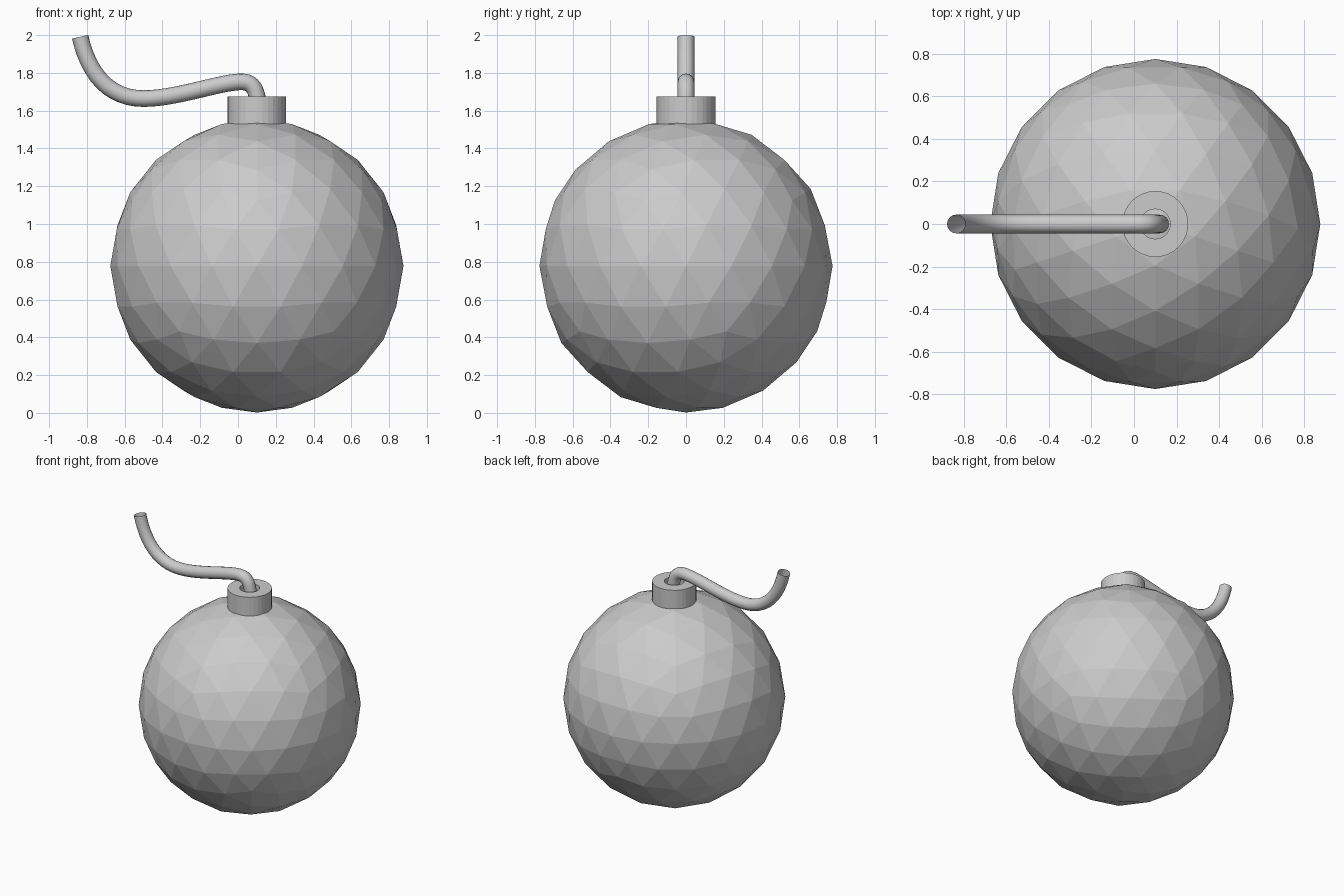
import bpy, bmesh, math

if "Cube" in bpy.data.objects:
    bpy.data.objects.remove(bpy.data.objects["Cube"])

CX = 0.10  # the body sits slightly right of the model centre


def finish_smooth(obj, angle=30):
    bpy.ops.object.select_all(action='DESELECT')
    obj.select_set(True)
    bpy.context.view_layer.objects.active = obj
    bpy.ops.object.shade_smooth_by_angle(angle=math.radians(angle))


# Faceted round body
bpy.ops.mesh.primitive_ico_sphere_add(subdivisions=3, radius=0.776,
                                      location=(CX, 0, 0.778),
                                      rotation=(0, 0, -math.pi / 2))
bpy.context.object.name = "body"

# Collar: square profile revolved into a ring with a fuse hole
profile = [(0.07, 1.53), (0.155, 1.53), (0.155, 1.675), (0.07, 1.675)]
sides = 32
bm = bmesh.new()
rings = []
for i in range(sides):
    a = 2 * math.pi * i / sides
    rings.append([bm.verts.new((r * math.cos(a), r * math.sin(a), z))
                  for r, z in profile])
for i in range(sides):
    p, q = rings[i], rings[(i + 1) % sides]
    for j in range(4):
        k = (j + 1) % 4
        bm.faces.new((p[j], q[j], q[k], p[k]))
bmesh.ops.recalc_face_normals(bm, faces=bm.faces)
mesh = bpy.data.meshes.new("collar")
bm.to_mesh(mesh)
bm.free()
collar = bpy.data.objects.new("collar", mesh)
collar.location.x = CX
bpy.context.collection.objects.link(collar)

# Fuse: open-ended round tube along a wavy path (left handle, point, right handle as x, z)
path = [((0.13, 1.50), (0.12, 1.56), (0.115, 1.62)),
        ((0.102, 1.68), (0.09, 1.71), (0.07, 1.745)),
        ((-0.01, 1.751), (-0.12, 1.75), (-0.22, 1.72)) ,
        ((-0.34, 1.664), (-0.50, 1.664), (-0.68, 1.664)),
        ((-0.79, 1.79), (-0.836, 1.991), (-0.85, 2.06))]
path[2] = ((0.05, 1.757), (-0.01, 1.751), (-0.12, 1.741))
curve = bpy.data.curves.new("fuse", 'CURVE')
curve.dimensions = '3D'
curve.bevel_depth = 0.044
curve.bevel_resolution = 6
curve.resolution_u = 12
spline = curve.splines.new('BEZIER')
spline.bezier_points.add(len(path) - 1)
for bp, (l, c, r) in zip(spline.bezier_points, path):
    bp.handle_left_type = bp.handle_right_type = 'FREE'
    bp.co = (c[0], 0, c[1])
    bp.handle_left = (l[0], 0, l[1])
    bp.handle_right = (r[0], 0, r[1])
fuse = bpy.data.objects.new("fuse", curve)
bpy.context.collection.objects.link(fuse)
bpy.ops.object.select_all(action='DESELECT')
fuse.select_set(True)
bpy.context.view_layer.objects.active = fuse
bpy.ops.object.convert(target='MESH')
finish_smooth(bpy.context.object, 40)
